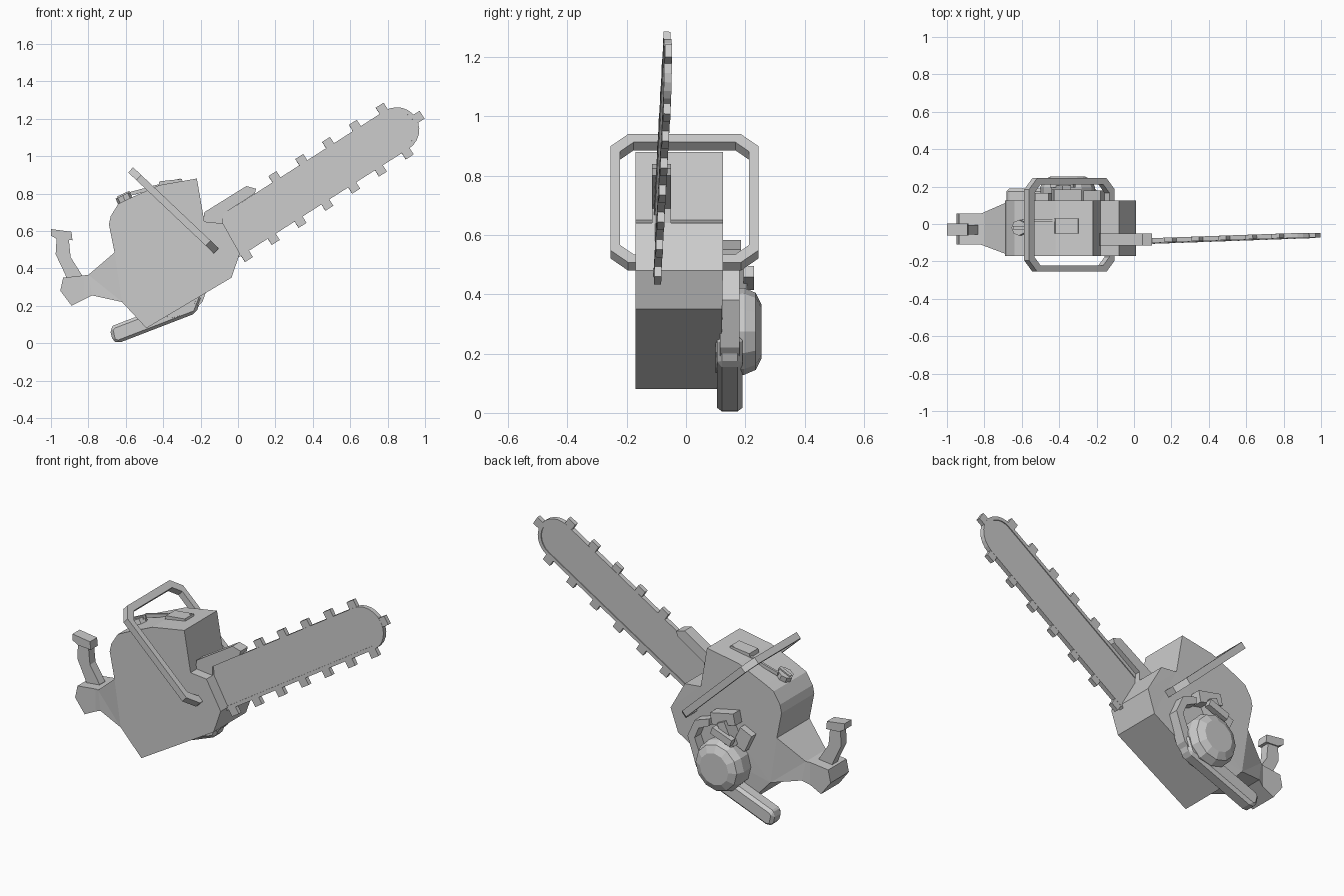
import bpy, bmesh, math
from mathutils import Vector, Matrix

cube = bpy.data.objects.get("Cube")
if cube:
    bpy.data.objects.remove(cube, do_unlink=True)

grey = bpy.data.materials.new("plain grey")
grey.use_nodes = True
grey.diffuse_color = (0.6, 0.6, 0.6, 1)
grey.node_tree.nodes["Principled BSDF"].inputs["Base Color"].default_value = (0.6, 0.6, 0.6, 1)


def finish(name, bm, matrix=None, bevel=0):
    if matrix:
        bm.transform(matrix)
    bmesh.ops.recalc_face_normals(bm, faces=bm.faces[:])
    mesh = bpy.data.meshes.new(name)
    bm.to_mesh(mesh)
    bm.free()
    mesh.materials.append(grey)
    obj = bpy.data.objects.new(name, mesh)
    bpy.context.collection.objects.link(obj)
    if bevel:
        mod = obj.modifiers.new("bevel", "BEVEL")
        mod.width, mod.segments = bevel, 1
    return obj


def prism_mesh(pts, y0, y1):
    bm = bmesh.new()
    a, b = [[bm.verts.new((x, y, z)) for x, z in pts] for y in (y0, y1)]
    bm.faces.new(a)
    bm.faces.new(b[::-1])
    for i in range(len(pts)):
        bm.faces.new((a[i - 1], a[i], b[i], b[i - 1]))
    return bm


def prism(name, pts, y0, y1, matrix=None, bevel=0):
    return finish(name, prism_mesh(pts, y0, y1), matrix, bevel)


def ring(name, outer, inner, y0, y1, matrix=None):
    bm = bmesh.new()
    loops = [[bm.verts.new((x, y, z)) for x, z in pts]
             for pts, y in ((outer, y0), (outer, y1), (inner, y1), (inner, y0))]
    for k in range(4):
        a, b = loops[k - 1], loops[k]
        for i in range(len(outer)):
            bm.faces.new((a[i - 1], a[i], b[i], b[i - 1]))
    return finish(name, bm, matrix)


def box(name, centre, size, tilt=0, bevel=0):
    w, h = size[0] / 2, size[2] / 2
    m = Matrix.Translation(centre) @ Matrix.Rotation(-math.radians(tilt), 4, 'Y')
    return prism(name, [(-w, -h), (w, -h), (w, h), (-w, h)], -size[1] / 2, size[1] / 2, m, bevel)


# Motor body flowing into the rear grip
outline = [(-.22, .88), (-.18, .65), (-.08, .64), (.01, .48), (-.035, .35), (-.49, .08),
           (-.62, .22), (-.78, .255), (-.89, .20), (-.95, .28), (-.935, .35), (-.80, .365),
           (-.66, .485), (-.69, .635), (-.68, .68), (-.64, .745), (-.59, .77), (-.42, .845)]
bm = prism_mesh(outline, -.17, .125)
joint, along = Vector((-.66, 0, .485)), Vector((.04, 0, -.265))
cut_normal = Vector((along.z, 0, -along.x)).normalized()
everything = lambda: bm.verts[:] + bm.edges[:] + bm.faces[:]
bmesh.ops.bisect_plane(bm, geom=everything(), plane_co=joint, plane_no=cut_normal)
bmesh.ops.bisect_plane(bm, geom=everything(), plane_co=(-.82, 0, 0), plane_no=(1, 0, 0))
for v in bm.verts:
    if v.co.z < .5 and v.co.x < -.6:
        t = min(1, max(0, (-.66 - v.co.x) / .16))
        v.co.y = v.co.y * (1 - t) + (.055 if v.co.y > 0 else -.11) * t
    else:
        v.co.y -= .02 * max(0, .5 - v.co.z) if v.co.y > 0 else 0
bmesh.ops.triangulate(bm, faces=[f for f in bm.faces if len(f.verts) > 4])
body = finish("motor_body", bm)

# Filler cap and raised latch on the top cover
tilt = Matrix.Translation((-.605, -.02, .765)) @ Matrix.Rotation(-math.radians(25), 4, 'Y')
bm = bmesh.new()
bmesh.ops.create_cone(bm, cap_ends=True, segments=8, radius1=.042, radius2=.042, depth=.055)
finish("filler_cap", bm, tilt)
box("filler_cap_grip", (-.61, -.02, .79), (.075, .02, .02), 25)
prism("top_latch", [(-.43, .82), (-.42, .865), (-.30, .878), (-.29, .84)], -.05, .03)
box("cover_rib", (-.45, .02, .832), (.3, .012, .02), 15)

# Trigger horn on the rear grip
stem = [(-.97, .56), (-.975, .475), (-.925, .37), (-.91, .33), (-.83, .33),
        (-.835, .365), (-.895, .46), (-.905, .56)]
prism("rear_horn", stem, -.055, -.005)
prism("rear_horn_cap", [(-1, .61), (-1, .575), (-.965, .555), (-.885, .55), (-.89, .595)], -.062, .002)
prism("trigger", [(-.90, .45), (-.875, .42), (-.885, .40), (-.845, .37), (-.90, .38)], -.04, -.02)


# Eight-sided front handle, leaning forward
def octagon(x0, x1, z0, z1, c):
    return [(x0 + c, z0), (x1 - c, z0), (x1, z0 + c), (x1, z1 - c),
            (x1 - c, z1), (x0 + c, z1), (x0, z1 - c), (x0, z0 + c)]


across = Vector((0, 1, 0))
up = Vector((-.455, 0, .43)).normalized()
normal = up.cross(across)
lean = Matrix((across, normal, up)).transposed().to_4x4()
lean.translation = Vector((-.345, -.005, .71))
ring("front_handle", octagon(-.25, .25, -.315, .315, .06),
     octagon(-.217, .217, -.275, .275, .045), -.019, .019, lean)

# Guide bar frame: local x runs along the bar, local y is its thickness
u = Vector((.843, .03, .538)).normalized()
v = Vector((-.538, 0, .843))
n = v.cross(u).normalized()
v = u.cross(n)
bar = Matrix((u, n, v)).transposed().to_4x4()
START, TIP, MID, HALF = .2, 1.33, .505, .12
bar.translation = Vector((0, -.104, 0))


def stadium(r):
    arc = [math.radians(-90 + 15 * i) for i in range(13)]
    return ([(START + HALF - r, MID - r)] +
            [(TIP + r * math.cos(a), MID + r * math.sin(a)) for a in arc] +
            [(START + HALF - r, MID + r)])


prism("guide_bar", stadium(HALF - .015), -.008, .008, bar)
ring("chain", stadium(HALF), stadium(HALF - .02), -.013, .013, bar)


# Chain teeth on both runs and the nose
def tooth(x, z):
    h = .025
    prism("chain_tooth", [(x - h, z - h), (x + h, z - h), (x + h, z + h), (x - h, z + h)],
          -.012, .012, bar)


for i in range(7):
    tooth(.29 + .17 * i, MID - HALF - .015)
for i in range(5):
    tooth(.643 + .17 * i, MID + HALF + .015)
tooth(TIP + HALF + .012, MID - .005)

# Bar clamp above the chain root
prism("bar_clamp", [(-.18, .70), (.045, .84), (.097, .825), (.09, .80), (-.08, .69), (-.08, .63), (-.19, .63)],
      -.115, -.05)

# Side skid and its rising arm
prism("side_skid", [(-.685, .075), (-.67, .01), (-.64, 0), (-.225, .16), (-.19, .25), (-.22, .265), (-.665, .095)],
      .105, .19, bevel=.022)
prism("skid_arm", [(-.24, .17), (-.19, .22), (-.135, .38), (-.18, .48), (-.27, .51),
                   (-.27, .47), (-.205, .44), (-.18, .38), (-.24, .23)], .115, .18)

# Domed starter housing
bm = bmesh.new()
rings = []
for y, r in ((.1, .14), (.195, .147), (.235, .13), (.255, .09)):
    rings.append([bm.verts.new((-.355 + r * math.cos(a), y, .275 + r * math.sin(a)))
                  for a in (math.tau * i / 12 for i in range(12))])
for a, b in zip(rings, rings[1:]):
    for i in range(12):
        bm.faces.new((a[i - 1], a[i], b[i], b[i - 1]))
bm.faces.new(rings[0])
bm.faces.new(rings[-1])
starter = finish("starter_housing", bm)

# Starter bracket and pull grip
box("starter_bracket", (-.36, .15, .535), (.15, .07, .065), -12)
box("starter_post", (-.39, .16, .46), (.05, .09, .14), -25)
box("pull_grip", (-.38, .212, .455), (.13, .035, .04), 20)
box("side_plate", (-.47, .14, .44), (.08, .05, .11), 25)

for obj in bpy.context.view_layer.objects:
    obj.select_set(obj in (body, starter))
bpy.context.view_layer.objects.active = body
bpy.ops.object.shade_smooth_by_angle(angle=math.radians(30))
